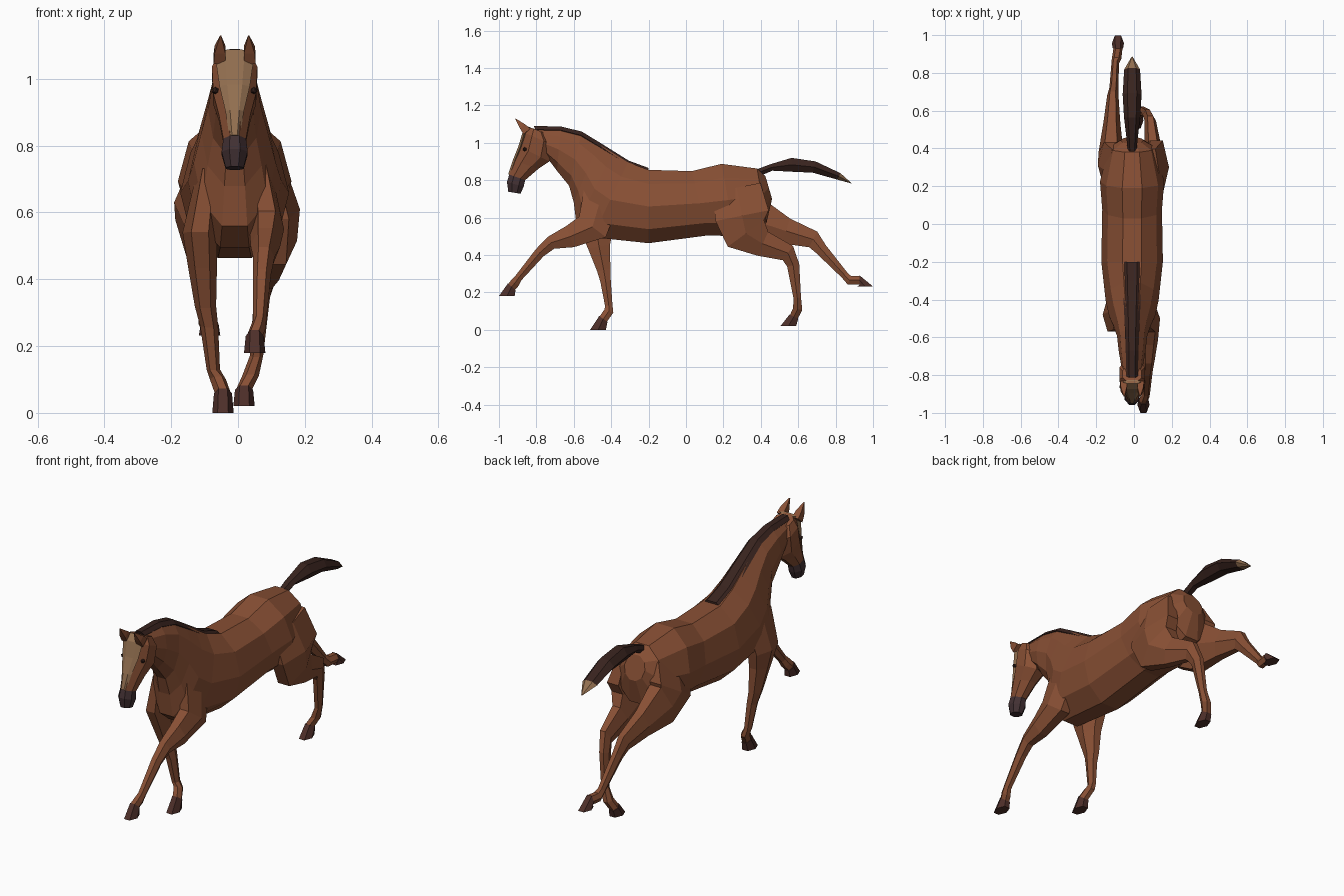
import bpy, bmesh, math
from mathutils import Vector

CX = -0.01  # the body's midline


def material(name, rgb):
    m = bpy.data.materials.new(name)
    m.diffuse_color = (*rgb, 1)
    return m


COAT = material("coat", (0.25, 0.08, 0.035))
DARK = material("dark_hair", (0.04, 0.017, 0.013))
MUZZLE = material("muzzle", (0.055, 0.03, 0.033))
BLAZE = material("blaze", (0.29, 0.16, 0.08))
HOOF = material("hoof", (0.075, 0.028, 0.022))


def loft(name, sections, sides, mat):
    """Skin flat-topped rings; a section is x, front point, back point, half width."""
    bm = bmesh.new()
    rings = []
    k = 1 / math.cos(math.pi / sides)
    for x, a, b, w in sections:
        a, b = Vector((x, *a)), Vector((x, *b))
        side = Vector((w * (k if sides % 4 == 0 else 1), 0, 0))
        angles = [(i + 0.5) * math.tau / sides for i in range(sides)]
        rings.append([bm.verts.new((a + b) / 2 + (a - b) / 2 * k * math.cos(t)
                                   + side * math.sin(t)) for t in angles])
    for r, s in zip(rings, rings[1:]):
        for i in range(sides):
            j = (i + 1) % sides
            bm.faces.new((r[i], r[j], s[j], s[i]))
    bm.faces.new(rings[0])
    bm.faces.new(rings[-1])
    bmesh.ops.recalc_face_normals(bm, faces=bm.faces)
    me = bpy.data.meshes.new(name)
    bm.to_mesh(me)
    bm.free()
    me.materials.append(mat)
    bpy.context.collection.objects.link(bpy.data.objects.new(name, me))


def limb(path, radii, x0, x1):
    """Sections square to a side-view path; radii hold half depth, half width."""
    pts = [Vector(p) for p in path]
    last = len(pts) - 1
    out = []
    for i, (p, (d, w)) in enumerate(zip(pts, radii)):
        t = (pts[min(i + 1, last)] - pts[max(i - 1, 0)]).normalized()
        n = Vector((t.y, -t.x)) * d
        out.append((x0 + (x1 - x0) * (i / last) ** 1.5, p + n, p - n, w))
    return out


def centred(rows):
    return [(CX, Vector((a, b)), Vector((c, d)), w) for a, b, c, d, w in rows]


# Torso and neck, rump to poll
body = centred([
    (0.425, 0.82, 0.46, 0.70, 0.06),
    (0.38, 0.862, 0.43, 0.57, 0.125),
    (0.19, 0.887, 0.26, 0.50, 0.17),
    (0.03, 0.848, 0.12, 0.505, 0.158),
    (-0.20, 0.855, -0.20, 0.463, 0.163),
    (-0.31, 0.895, -0.50, 0.495, 0.14),
    (-0.39, 0.945, -0.585, 0.56, 0.122),
    (-0.47, 0.995, -0.60, 0.68, 0.10),
    (-0.56, 1.05, -0.625, 0.77, 0.08),
    (-0.67, 1.077, -0.69, 0.85, 0.07),
    (-0.81, 1.08, -0.75, 0.93, 0.052)])
loft("body", body, 10, COAT)

# Mane rides on the crest of the neck, narrowing to the poll
mane = []
for i, (x, top, low, w) in enumerate(body[4:]):
    up = (top - low).normalized()
    mane.append((x, top + up * 0.01, top - up * 0.03, 0.054 - 0.004 * i))
loft("mane", mane, 6, DARK)

# Head, with a pale blaze laid on its front
head = centred([
    (-0.84, 1.085, -0.75, 1.05, 0.05),
    (-0.868, 1.055, -0.715, 0.99, 0.068),
    (-0.89, 0.98, -0.73, 0.90, 0.064),
    (-0.92, 0.905, -0.79, 0.86, 0.047),
    (-0.945, 0.83, -0.86, 0.80, 0.034)])
loft("head", head, 8, COAT)
blaze = []
for i, (x, face, jaw, w) in enumerate(head):
    out = (face - jaw).normalized()
    blaze.append((x, face + out * 0.006, face - out * 0.015, w * (0.95 - 0.12 * i)))
loft("blaze", blaze, 6, BLAZE)
loft("muzzle", head[-1:] + centred([
    (-0.957, 0.79, -0.868, 0.765, 0.039),
    (-0.95, 0.738, -0.885, 0.727, 0.027)]), 8, MUZZLE)

# Ears and eyes
for s, label in ((-1, "left"), (1, "right")):
    ear = limb([(-0.85, 1.06), (-0.875, 1.088), (-0.912, 1.128)],
               [(0.024, 0.018), (0.017, 0.016), (0.002, 0.002)],
               CX + s * 0.045, CX + s * 0.042)
    loft("ear_" + label, ear, 4, COAT)
    bpy.ops.mesh.primitive_ico_sphere_add(
        subdivisions=1, radius=0.011, location=(CX + s * 0.058, -0.862, 0.965))
    bpy.context.object.name = "eye_" + label
    bpy.context.object.data.materials.append(DARK)

# Tail and its pale tip
tail = limb([(0.375, 0.835), (0.457, 0.868), (0.565, 0.882),
             (0.685, 0.87), (0.818, 0.82), (0.885, 0.783)],
            [(0.02, 0.022), (0.018, 0.03), (0.037, 0.043),
             (0.031, 0.05), (0.019, 0.042), (0.001, 0.003)], CX, CX)
loft("tail", tail[:-1], 6, DARK)
loft("tail_tip", tail[-2:], 6, BLAZE)

# Legs share one set of radii per pair; every hoof is the same flared block
FRONT = [(0.10, 0.035), (0.09, 0.052), (0.06, 0.044), (0.036, 0.032),
         (0.028, 0.027), (0.02, 0.02), (0.025, 0.024), (0.024, 0.024)]
HIND = [(0.13, 0.04), (0.145, 0.066), (0.12, 0.066), (0.07, 0.045), (0.047, 0.03),
        (0.033, 0.024), (0.02, 0.02), (0.025, 0.025), (0.023, 0.024)]


def leg(name, path, radii, x0, x1, sole):
    parts = limb(path, radii, x0, x1)
    # tuck the top ring into the torso
    parts[0] = (x0 * 0.75, *parts[0][1:])
    loft(name + "_leg", parts, 6, COAT)
    x, a, b, w = parts[-1]
    sole = Vector(sole)
    reach = Vector((0.042, 0))
    grow = (a - b) * 0.06
    loft(name + "_hoof", [(x, a + grow, b - grow, w + 0.003),
                          (x, sole - reach, sole + reach, 0.032)], 6, HOOF)


leg("right_front", [(-0.45, 0.72), (-0.50, 0.55), (-0.62, 0.498), (-0.722, 0.465),
                    (-0.782, 0.412), (-0.895, 0.278), (-0.915, 0.25), (-0.932, 0.23)],
    FRONT, 0.088, 0.05, (-0.958, 0.18))
leg("left_front", [(-0.46, 0.72), (-0.48, 0.54), (-0.465, 0.445), (-0.44, 0.32),
                   (-0.43, 0.26), (-0.413, 0.13), (-0.412, 0.10), (-0.442, 0.058)],
    FRONT, -0.118, -0.045, (-0.47, 0.0))
leg("right_hind", [(0.27, 0.76), (0.30, 0.61), (0.32, 0.515), (0.41, 0.46), (0.545, 0.41),
                   (0.573, 0.345), (0.595, 0.17), (0.597, 0.11), (0.577, 0.07)],
    HIND, 0.124, 0.018, (0.547, 0.02))
leg("left_hind", [(0.27, 0.76), (0.31, 0.63), (0.38, 0.578), (0.535, 0.528), (0.68, 0.483),
                  (0.723, 0.43), (0.848, 0.292), (0.873, 0.265), (0.928, 0.265)],
    HIND, -0.127, -0.085, (0.957, 0.232))
